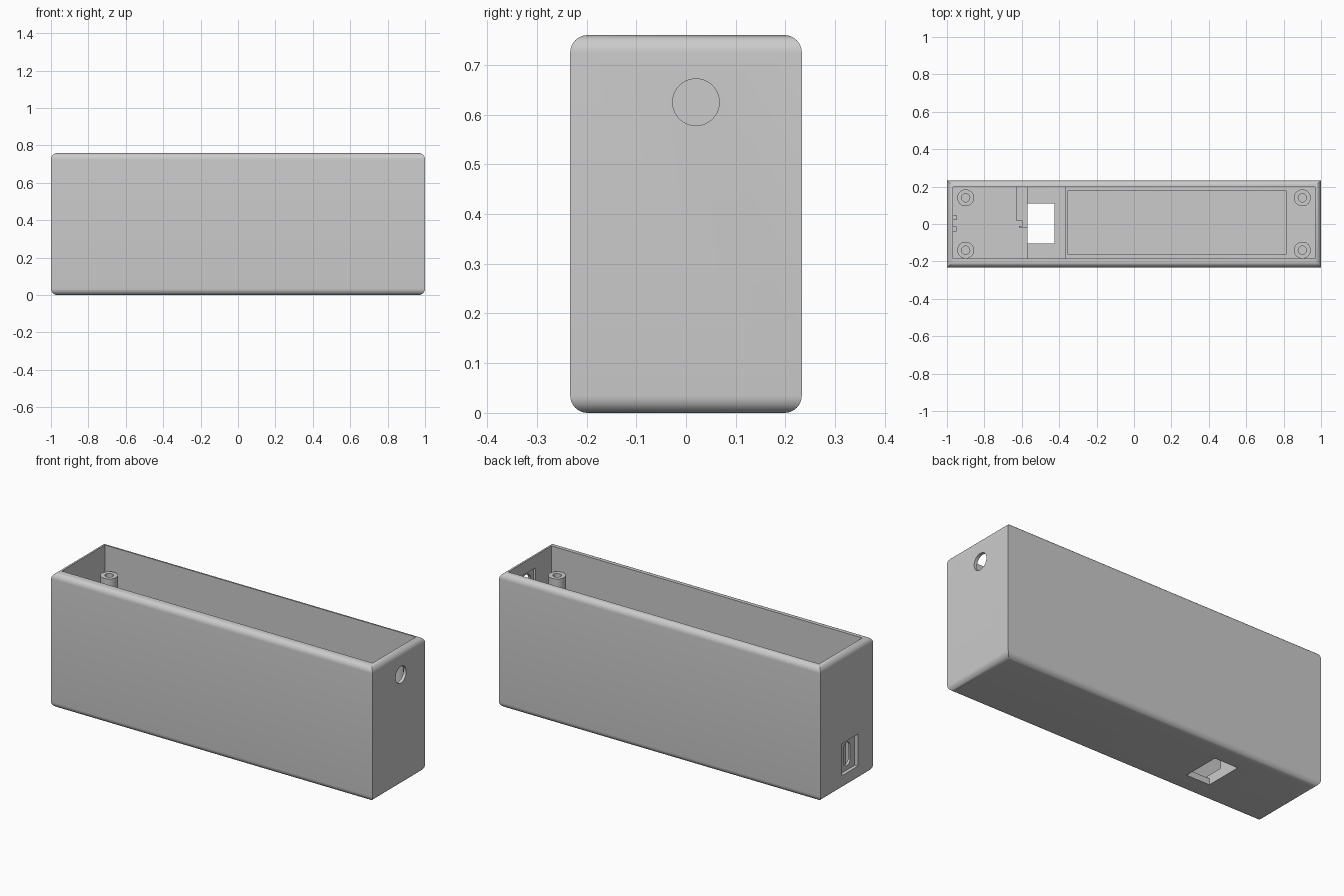
import bpy
import bmesh
import math
from mathutils import Matrix, Vector

old = bpy.data.objects.get("Cube")
if old:
    bpy.data.objects.remove(old)

grey = bpy.data.materials.new("plain grey")
grey.use_nodes = True
colour = (0.6, 0.6, 0.6, 1)
grey.diffuse_color = colour
grey.node_tree.nodes["Principled BSDF"].inputs["Base Color"].default_value = colour


def finish(name, bm):
    mesh = bpy.data.meshes.new(name)
    bmesh.ops.recalc_face_normals(bm, faces=bm.faces)
    bm.to_mesh(mesh)
    bm.free()
    mesh.materials.append(grey)
    ob = bpy.data.objects.new(name, mesh)
    bpy.context.collection.objects.link(ob)
    return ob


def box(name, x, y, z, round_edges=0, axis=None):
    """Box from ranges; optionally rounds the edges accepted by the axis rule."""
    bm = bmesh.new()
    size = [r[1] - r[0] for r in (x, y, z)]
    mid = Vector([sum(r) / 2 for r in (x, y, z)])
    bmesh.ops.create_cube(bm, size=1, matrix=Matrix.Translation(mid) @ Matrix.Diagonal((*size, 1)))
    if round_edges:
        def along(e, i):
            return abs((e.verts[0].co - e.verts[1].co)[i]) > 1e-4
        edges = [e for e in bm.edges if (along(e, 0) if axis == "x" else not along(e, 2))]
        bmesh.ops.bevel(bm, geom=edges, offset=round_edges, segments=8, profile=0.5, affect='EDGES')
    return finish(name, bm)


def cylinder(name, centre, radius, depth, turn=None):
    bm = bmesh.new()
    m = Matrix.Translation(centre)
    if turn:
        m = m @ Matrix.Rotation(math.pi / 2, 4, turn)
    bmesh.ops.create_cone(bm, cap_ends=True, segments=40, radius1=radius, radius2=radius,
                          depth=depth, matrix=m)
    return finish(name, bm)


def cut(ob, cutter):
    mod = ob.modifiers.new("cut", 'BOOLEAN')
    mod.operation, mod.solver, mod.object = 'DIFFERENCE', 'EXACT', cutter
    bpy.context.view_layer.objects.active = ob
    bpy.ops.object.modifier_apply(modifier=mod.name)
    bpy.data.objects.remove(cutter)


def smooth(ob):
    bpy.ops.object.select_all(action='DESELECT')
    ob.select_set(True)
    bpy.context.view_layer.objects.active = ob
    bpy.ops.object.shade_smooth_by_angle(angle=math.radians(30))


# Outer shell: rounded along top and bottom rims, sharp upright corners
shell = box("case_shell", (-1, 1), (-0.233, 0.233), (0, 0.76), 0.035)
floor = 0.035
cut(shell, box("cavity", (-0.967, 0.967), (-0.185, 0.198), (floor, 0.9)))

# Rectangular opening through the floor
cut(shell, box("floor_opening", (-0.57, -0.425), (-0.105, 0.11), (-0.1, 0.1)))

# Round hole in the right end with a square pocket behind it
cut(shell, cylinder("round_hole", (1, 0.02, 0.625), 0.047, 0.2, 'Y'))
cut(shell, box("hole_pocket", (0.9, 0.982), (-0.045, 0.085), (0.56, 0.69)))

# Recessed socket with an upright slot in the left end
cut(shell, box("socket_recess", (-1.1, -0.98), (-0.10, 0.04), (0.08, 0.26)))
cut(shell, box("socket_slot", (-1.1, -0.9), (-0.058, -0.002), (0.105, 0.235), 0.027, "x"))
smooth(shell)

# Raised tray with a shallow pocket
tray = box("tray", (-0.37, 0.968), (-0.186, 0.199), (floor - 0.005, floor + 0.025))
cut(tray, box("tray_pocket", (-0.355, 0.815), (-0.16, 0.177), (floor + 0.005, 0.2)))

# Raised floor for the board beside the opening
box("board_floor", (-0.968, -0.57), (-0.186, 0.199), (floor - 0.005, floor + 0.02))

# Partition ribs and small hook
box("partition_outer", (-0.63, -0.6), (0.02, 0.199), (floor, 0.535))
box("partition_inner", (-0.6, -0.57), (-0.02, 0.199), (floor, 0.535))
box("partition_hook", (-0.615, -0.6), (-0.02, -0.012), (floor, 0.535))

# Guide tabs inside the left end
for i, y in enumerate((0.035, -0.027)):
    box("guide_tab_%d" % (i + 1), (-0.968, -0.95), (y - 0.013, y + 0.013), (floor, 0.3))

# Hollow screw posts
for sx in (-1, 1):
    for sy in (-1, 1):
        x, y = 0.9 * sx, 0.14 * sy
        name = "screw_post_%s_%s" % ("left" if sx > 0 else "right", "back" if sy > 0 else "front")
        post = cylinder(name, (x, y, (floor + 0.63) / 2), 0.045, 0.63 - floor)
        cut(post, cylinder("screw_hole", (x, y, 0.63), 0.022, 0.4))
        smooth(post)
